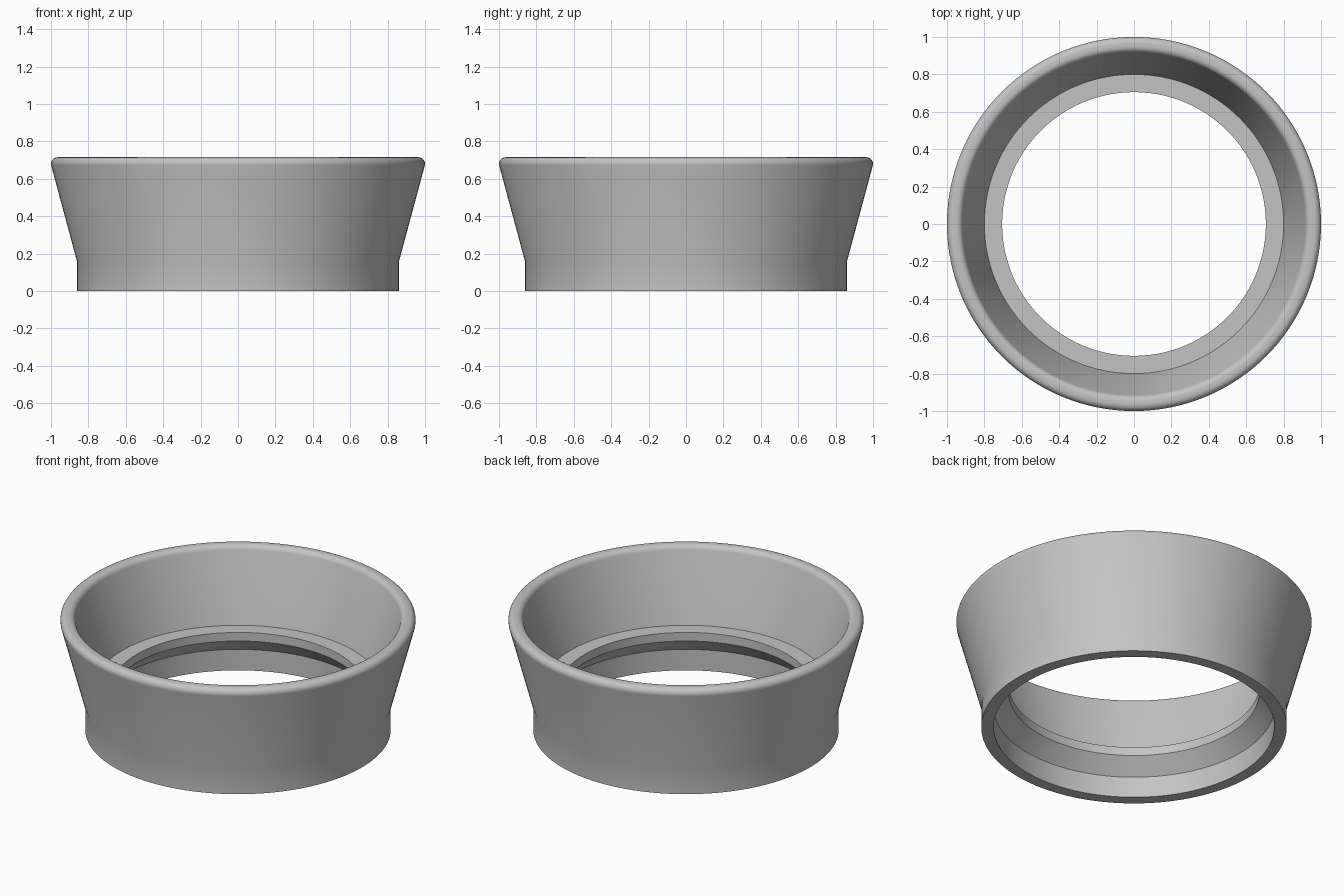
import bpy
import bmesh
from math import cos, sin, radians, pi

SEGMENTS = 128
RIM_RADIUS = 0.035
RIM_HEIGHT = 0.68

old = bpy.data.objects.get("Cube")
if old:
    bpy.data.objects.remove(old, do_unlink=True)


def arc(centre, start, end, steps=6):
    """Points of a rounded rim corner as (radius, height)."""
    angles = [radians(start + (end - start) * i / steps) for i in range(steps + 1)]
    return [(centre + RIM_RADIUS * cos(a), RIM_HEIGHT + RIM_RADIUS * sin(a)) for a in angles]


def lathe(name, profile, material):
    """Revolve a closed (radius, height) profile around the z axis."""
    bm = bmesh.new()
    rings = []
    for i in range(SEGMENTS):
        a = 2 * pi * i / SEGMENTS
        rings.append([bm.verts.new((r * cos(a), r * sin(a), z)) for r, z in profile])
    count = len(profile)
    for i, ring in enumerate(rings):
        following = rings[(i + 1) % SEGMENTS]
        for j in range(count):
            k = (j + 1) % count
            bm.faces.new((ring[j], following[j], following[k], ring[k]))
    bmesh.ops.recalc_face_normals(bm, faces=bm.faces)
    mesh = bpy.data.meshes.new(name)
    bm.to_mesh(mesh)
    bm.free()
    mesh.materials.append(material)
    obj = bpy.data.objects.new(name, mesh)
    bpy.context.collection.objects.link(obj)
    return obj


# Plain grey material
grey = bpy.data.materials.new("light_grey")
grey.use_nodes = True
colour = (0.55, 0.55, 0.55, 1)
grey.diffuse_color = colour
grey.node_tree.nodes["Principled BSDF"].inputs["Base Color"].default_value = colour

# Collar wall: straight foot, flared outside, rounded rim, flared inside
profile = [(0.86, 0), (0.86, 0.155)]
profile += arc(0.965, -15, 90)
profile += arc(0.95, 90, 165)
# Inner ledge with a short lip, chamfered underside and bottom recess
profile += [(0.80, 0.275), (0.705, 0.275), (0.705, 0.222), (0.79, 0.13), (0.79, 0)]

collar = lathe("flared_collar", profile, grey)

# Smooth walls with crisp ledge edges
bpy.ops.object.select_all(action="DESELECT")
collar.select_set(True)
bpy.context.view_layer.objects.active = collar
bpy.ops.object.shade_smooth_by_angle(angle=radians(30))
